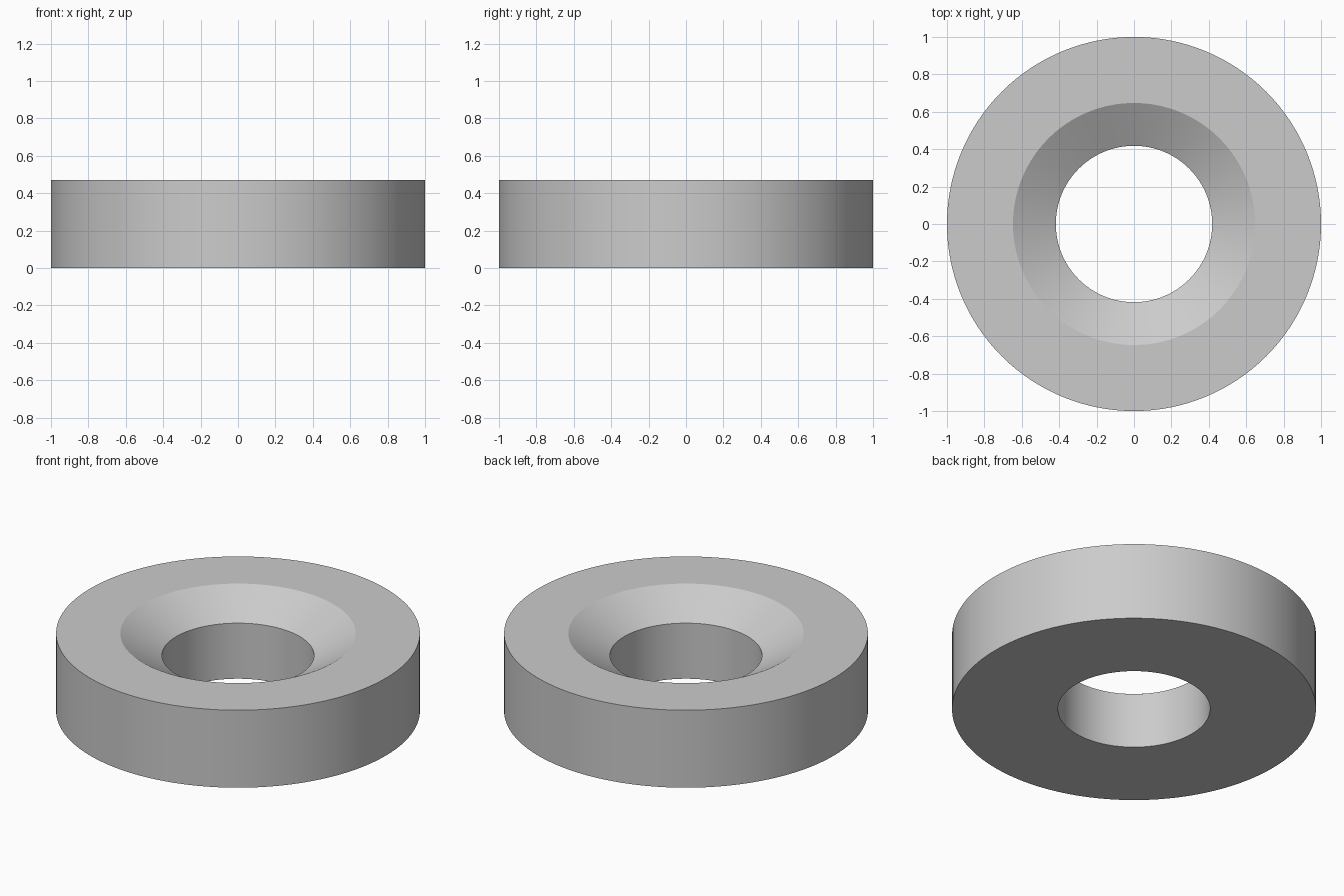
import bpy, bmesh, math

if "Cube" in bpy.data.objects:
    bpy.data.objects.remove(bpy.data.objects["Cube"])

SEGMENTS = 128
# Cross-section (radius, height): outer wall, flat top, countersink, bore
PROFILE = [(1.0, 0.0), (1.0, 0.47), (0.647, 0.47), (0.418, 0.337), (0.418, 0.0)]

# Revolve the closed profile around z
bm = bmesh.new()
rings = []
for i in range(SEGMENTS):
    a = 2 * math.pi * i / SEGMENTS
    rings.append([bm.verts.new((r * math.cos(a), r * math.sin(a), z)) for r, z in PROFILE])
n = len(PROFILE)
for i in range(SEGMENTS):
    p, q = rings[i], rings[(i + 1) % SEGMENTS]
    for j in range(n):
        k = (j + 1) % n
        bm.faces.new((p[j], q[j], q[k], p[k]))
bmesh.ops.recalc_face_normals(bm, faces=bm.faces)

# Countersunk washer object
mesh = bpy.data.meshes.new("countersunk_washer")
bm.to_mesh(mesh)
bm.free()
washer = bpy.data.objects.new("countersunk_washer", mesh)
bpy.context.collection.objects.link(washer)

# Smooth round walls, crisp rims
bpy.context.view_layer.objects.active = washer
washer.select_set(True)
bpy.ops.object.shade_smooth_by_angle(angle=math.radians(20))
